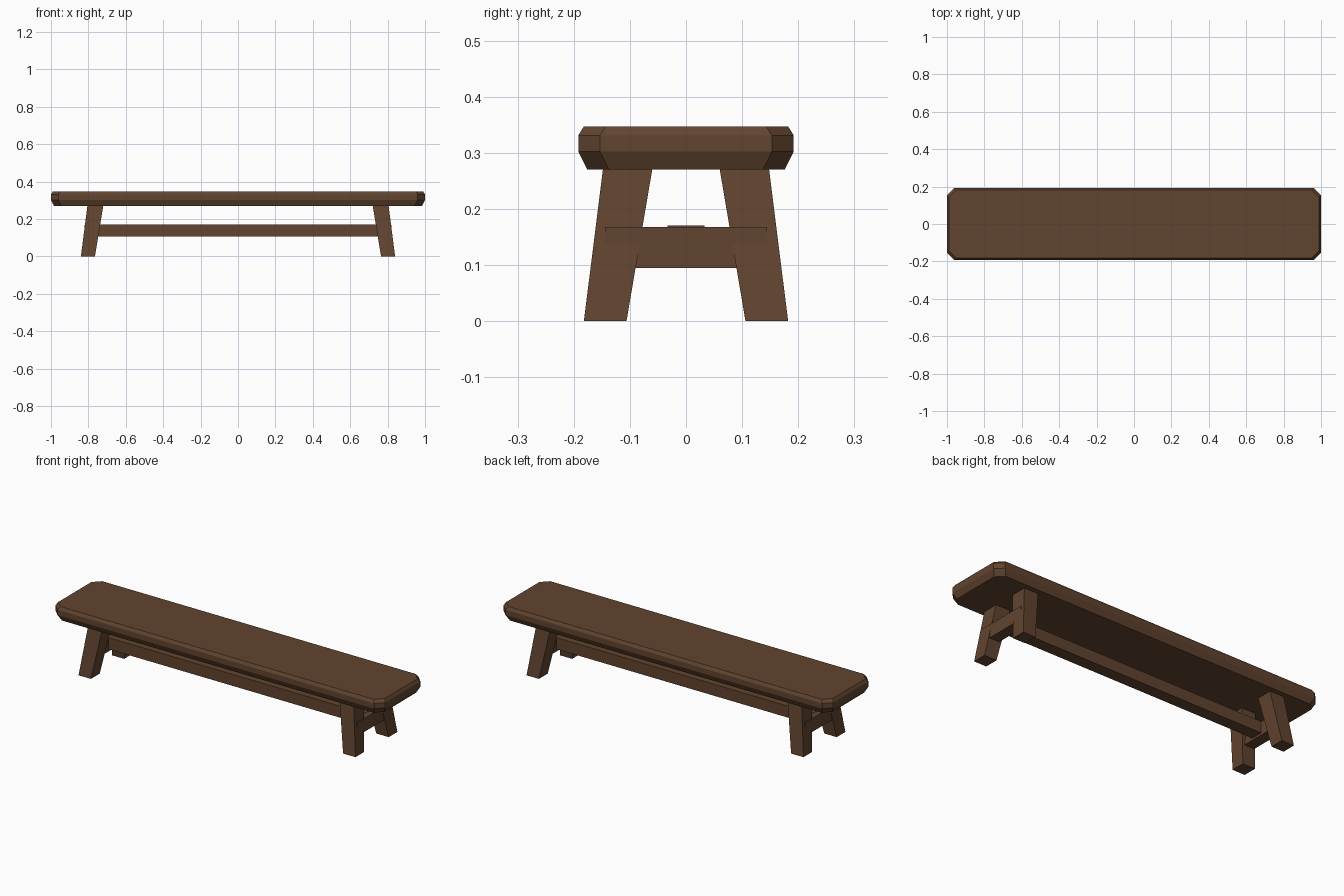
import bpy, bmesh

cube = bpy.data.objects.get("Cube")
if cube:
    bpy.data.objects.remove(cube, do_unlink=True)

COLOUR = (0.12, 0.058, 0.029, 1)
wood = bpy.data.materials.new("brown_wood")
wood.use_nodes = True
wood.diffuse_color = COLOUR
wood.node_tree.nodes["Principled BSDF"].inputs["Base Color"].default_value = COLOUR


def loft(name, rings):
    """Solid through a stack of matching rings, capped at both ends."""
    bm = bmesh.new()
    loops = [[bm.verts.new(p) for p in ring] for ring in rings]
    for low, high in zip(loops, loops[1:]):
        for i in range(len(low)):
            j = (i + 1) % len(low)
            bm.faces.new((low[i], low[j], high[j], high[i]))
    bm.faces.new(loops[0][::-1])
    bm.faces.new(loops[-1])
    bmesh.ops.recalc_face_normals(bm, faces=bm.faces)
    mesh = bpy.data.meshes.new(name)
    bm.to_mesh(mesh)
    bm.free()
    mesh.materials.append(wood)
    obj = bpy.data.objects.new(name, mesh)
    bpy.context.collection.objects.link(obj)
    return obj


def rect(x0, x1, y0, y1, z):
    return [(x0, y0, z), (x1, y0, z), (x1, y1, z), (x0, y1, z)]


def box(name, x0, x1, y0, y1, z0, z1):
    return loft(name, [rect(x0, x1, y0, y1, z) for z in (z0, z1)])


def seat_ring(inset, z):
    """Rectangle with clipped corners."""
    x, y, cut = 1 - inset, 0.192 - inset, 0.039
    return [(x - cut, -y, z), (x, cut - y, z), (x, y - cut, z), (x - cut, y, z),
            (cut - x, y, z), (-x, y - cut, z), (-x, cut - y, z), (cut - x, -y, z)]


# Seat plank with bevelled rims
loft("seat", [seat_ring(0.016, 0.27), seat_ring(0, 0.302),
              seat_ring(0, 0.331), seat_ring(0.01, 0.347)])

# Splayed legs and the short rail at each end
for sx, side in ((1, "left"), (-1, "right")):
    for sy, end in ((-1, "front"), (1, "back")):
        loft(f"{end}_{side}_leg", [
            rect(sx * 0.765, sx * 0.84, sy * 0.106, sy * 0.182, 0),
            rect(sx * 0.72, sx * 0.805, sy * 0.06, sy * 0.148, 0.271)])
    box(f"{side}_end_rail", sx * 0.762, sx * 0.822, -0.144, 0.144, 0.095, 0.168)

# Long stretcher between the end rails
box("stretcher", -0.79, 0.79, -0.033, 0.033, 0.107, 0.17)
